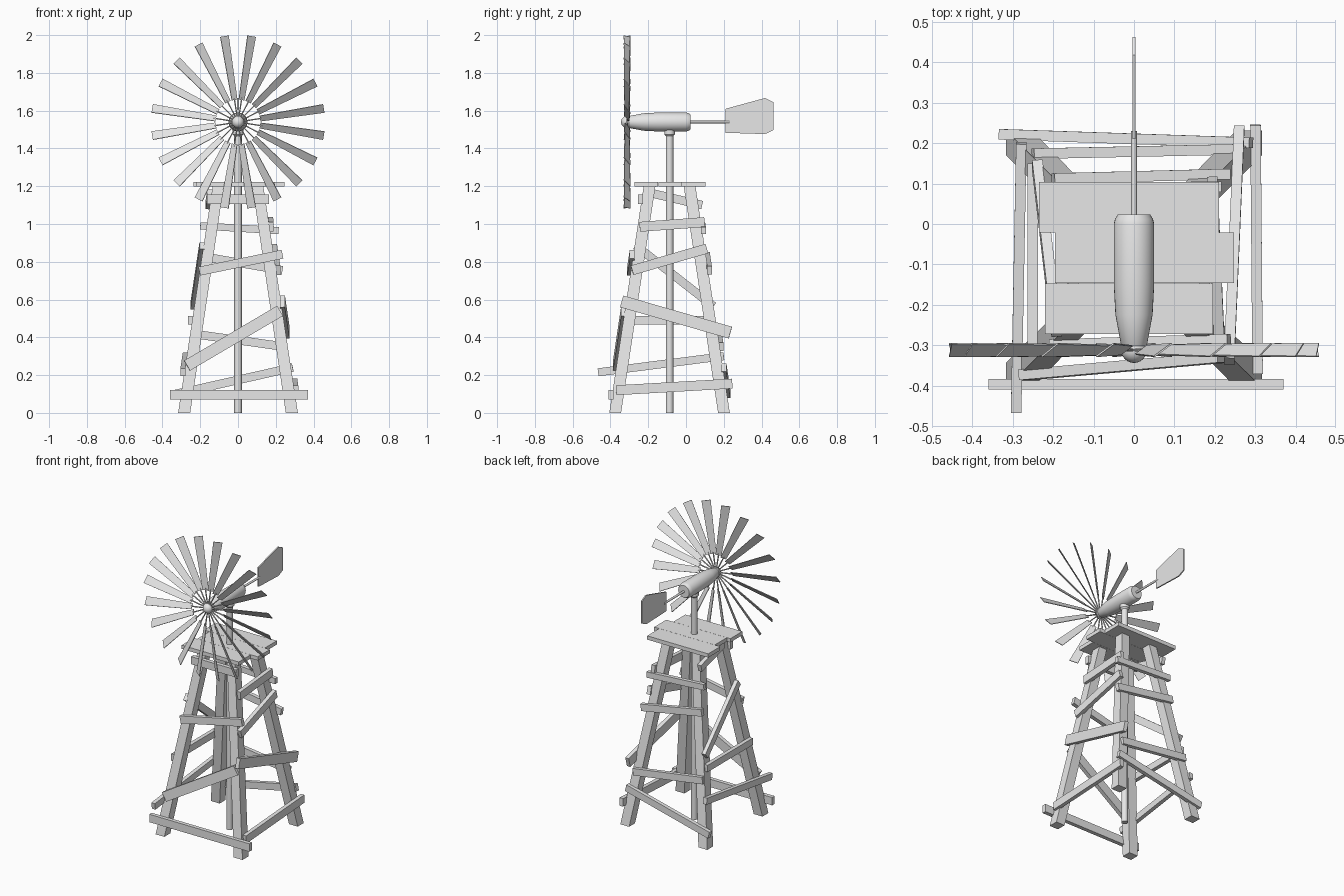
import bpy, bmesh, math
from mathutils import Vector

cube = bpy.data.objects.get("Cube")
if cube:
    bpy.data.objects.remove(cube, do_unlink=True)

grey = bpy.data.materials.new("plain_grey")
grey.use_nodes = True
grey.diffuse_color = (0.8, 0.8, 0.8, 1)
grey.node_tree.nodes["Principled BSDF"].inputs["Base Color"].default_value = (0.8, 0.8, 0.8, 1)

X, Y, Z = Vector((1, 0, 0)), Vector((0, 1, 0)), Vector((0, 0, 1))
CENTRE_Y = -0.087
HUB_Z = 1.54
WHEEL_Y = -0.312


def finish(bm, name, smooth=False):
    bmesh.ops.recalc_face_normals(bm, faces=bm.faces)
    mesh = bpy.data.meshes.new(name)
    bm.to_mesh(mesh)
    bm.free()
    obj = bpy.data.objects.new(name, mesh)
    bpy.context.collection.objects.link(obj)
    mesh.materials.append(grey)
    if smooth:
        bpy.ops.object.select_all(action="DESELECT")
        obj.select_set(True)
        bpy.context.view_layer.objects.active = obj
        bpy.ops.object.shade_smooth_by_angle(angle=math.radians(35))
    return obj


def bar(bm, p, q, u, v, width_p, width_q, thick):
    """Four-sided bar from p to q, with u across its width and v through it."""
    rings = []
    for c, w in ((p, width_p), (q, width_q)):
        rings.append([bm.verts.new(c + u * (w / 2 * i) + v * (thick / 2 * j))
                      for i, j in ((-1, -1), (1, -1), (1, 1), (-1, 1))])
    a, b = rings
    bm.faces.new(a)
    bm.faces.new(b[::-1])
    for i in range(4):
        k = (i + 1) % 4
        bm.faces.new((a[i], b[i], b[k], a[k]))


def lathe(bm, origin, axis, u, profile, sides):
    """Closed turned solid from (distance along axis, radius) pairs."""
    v = axis.cross(u)
    rings = []
    for d, r in profile:
        rings.append([bm.verts.new(origin + axis * d + (u * math.cos(t) + v * math.sin(t)) * r)
                      for t in (2 * math.pi * i / sides for i in range(sides))])
    bm.faces.new(rings[0])
    bm.faces.new(rings[-1][::-1])
    for a, b in zip(rings, rings[1:]):
        for i in range(sides):
            k = (i + 1) % sides
            bm.faces.new((a[i], b[i], b[k], a[k]))


# Splayed tower legs
def leg_spread(z):
    return 0.285 - 0.15 * z


for sx, side in ((1, "left"), (-1, "right")):
    for sy, end in ((-1, "front"), (1, "back")):
        bm = bmesh.new()
        ends = [Vector((sx * leg_spread(z), CENTRE_Y + sy * leg_spread(z) * 1.01, z)) for z in (0, 1.2)]
        bar(bm, ends[0], ends[1], X, Y, 0.064, 0.058, 0.062)
        finish(bm, f"{end}_{side}_leg")

# Crooked brace boards: start along the face, its height, end, its height, board width
braces = {
    "front": (-Y, [(-0.36, 0.096, 0.37, 0.096, 0.052), (-0.27, 0.25, 0.222, 0.54, 0.062),
                   (-0.205, 0.75, 0.235, 0.84, 0.047), (-0.165, 1.13, 0.165, 1.13, 0.05)]),
    "back": (Y, [(-0.33, 0.10, 0.29, 0.24, 0.045), (-0.25, 0.42, 0.25, 0.35, 0.045),
                 (-0.2, 0.83, 0.235, 0.755, 0.045), (-0.2, 0.99, 0.215, 0.965, 0.038)]),
    "left": (X, [(-0.37, 0.12, 0.245, 0.155, 0.052), (-0.34, 0.59, 0.235, 0.425, 0.064),
                 (-0.285, 0.755, 0.11, 0.87, 0.052), (-0.245, 0.985, 0.098, 1.01, 0.052)]),
    "right": (-X, [(-0.465, 0.215, 0.2, 0.30, 0.042), (-0.32, 0.49, 0.15, 0.49, 0.045),
                   (-0.265, 0.885, 0.145, 0.565, 0.045), (-0.17, 1.16, 0.085, 1.10, 0.045)]),
}
for face, (normal, boards) in braces.items():
    for n, (s0, z0, s1, z1, width) in enumerate(boards, 1):
        points = []
        for s, z in ((s0, z0), (s1, z1)):
            out = normal * (leg_spread(z) + 0.039)
            along = Vector((s, CENTRE_Y, z)) if normal.y else Vector((0, s, z))
            points.append(along + out)
        d = (points[1] - points[0]).normalized()
        u = d.cross(normal).normalized()
        bm = bmesh.new()
        bar(bm, points[0], points[1], u, u.cross(d), width, width, 0.026)
        finish(bm, f"{face}_brace_{n}")

# Platform boards
for n, (x0, x1, y) in enumerate(((-0.235, 0.21, 0.042), (-0.195, 0.247, -0.084), (-0.22, 0.196, -0.21)), 1):
    bm = bmesh.new()
    bar(bm, Vector((x0, y, 1.21)), Vector((x1, y, 1.21)), Y, Z, 0.125, 0.125, 0.025)
    finish(bm, f"platform_board_{n}")

# Centre pole with a collar under the gear housing
bm = bmesh.new()
lathe(bm, Vector((0, CENTRE_Y, 0)), Z, X,
      [(0, 0.02), (1.465, 0.02), (1.475, 0.028), (1.5, 0.028)], 24)
finish(bm, "centre_pole", True)

# Gear housing
bm = bmesh.new()
lathe(bm, Vector((0, 0, HUB_Z)), Y, X,
      [(-0.308, 0.026), (-0.3, 0.032), (-0.225, 0.046), (-0.15, 0.05),
       (0, 0.05), (0.012, 0.047), (0.024, 0.04)], 32)
finish(bm, "gear_housing", True)

# Wheel hub
bm = bmesh.new()
bmesh.ops.create_uvsphere(bm, u_segments=24, v_segments=12, radius=0.032)
bmesh.ops.translate(bm, verts=bm.verts, vec=(0, WHEEL_Y, HUB_Z))
finish(bm, "wheel_hub", True)

# Pitched blades on thin spokes
blades, spokes = bmesh.new(), bmesh.new()
pitch = math.radians(36)
hub = Vector((0, WHEEL_Y, HUB_Z))
for i in range(20):
    t = math.radians(9 + 18 * i)
    radial = Vector((math.cos(t), 0, math.sin(t)))
    clockwise = Vector((math.sin(t), 0, -math.cos(t)))
    u = clockwise * math.cos(pitch) + Y * math.sin(pitch)
    bar(blades, hub + radial * 0.118, hub + radial * 0.46, u, radial.cross(u), 0.036, 0.055, 0.004)
    lathe(spokes, hub, radial, Y, [(0.02, 0.004), (0.13, 0.004)], 6)
finish(blades, "wheel_blades")
finish(spokes, "wheel_spokes", True)

# Tail rod and vane
bm = bmesh.new()
lathe(bm, Vector((0, 0, HUB_Z)), Y, X, [(0.01, 0.007), (0.23, 0.007)], 12)
finish(bm, "tail_rod", True)

bm = bmesh.new()
outline = [(0.21, 1.61), (0.418, 1.667), (0.463, 1.645), (0.463, 1.497), (0.418, 1.476), (0.21, 1.483)]
face = bm.faces.new([bm.verts.new((-0.004, y, z)) for y, z in outline])
top = bmesh.ops.extrude_face_region(bm, geom=[face])["geom"]
bmesh.ops.translate(bm, verts=[g for g in top if isinstance(g, bmesh.types.BMVert)], vec=(0.008, 0, 0))
finish(bm, "tail_vane")
